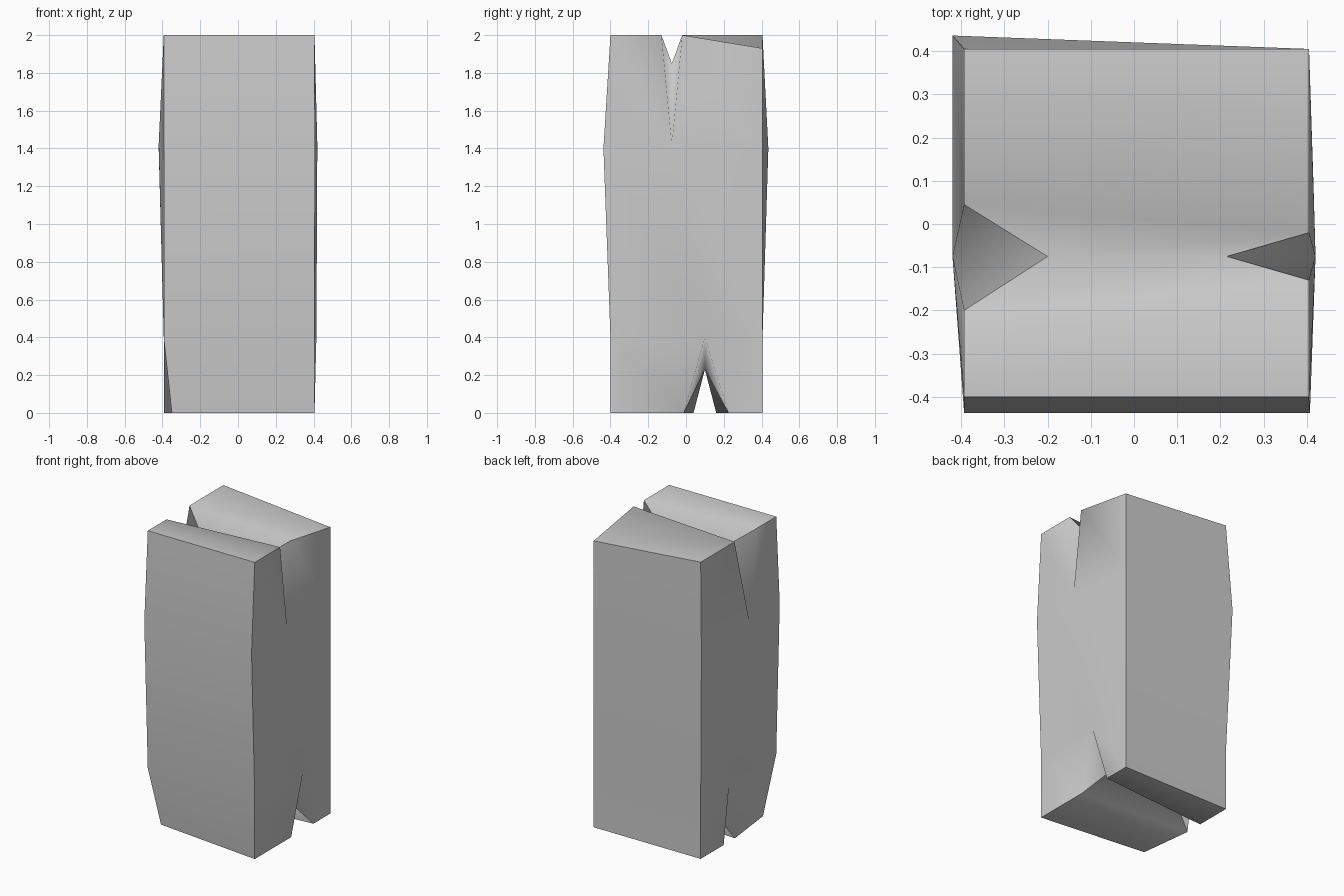
import bpy, bmesh

if "Cube" in bpy.data.objects:
    bpy.data.objects.remove(bpy.data.objects["Cube"])

bm = bmesh.new()
group = {}


def face(name, *verts):
    f = bm.faces.new(verts)
    f.smooth = True
    group[f] = name


def points(**coords):
    return {k: bm.verts.new(c) for k, c in coords.items()}


# Corner points of each side: t/m/l/b = top, middle, low, bottom; f/k = front, back
# nf/nk = notch lips, tip = outer end of the crack, in = inner end of the crack
left = points(
    tf=(-.393, -.40, 2), tnf=(-.393, -.20, 2), tnk=(-.393, .045, 2), tk=(-.393, .405, 2),
    mf=(-.393, -.437, 1.4), ttip=(-.42, -.075, 1.42), mk=(-.42, .436, 1.4),
    lf=(-.393, -.40, .4), btip=(-.393, .10, .4), lk=(-.393, .405, .4),
    bf=(-.35, -.32, 0), bnf=(-.393, .04, 0), bnk=(-.393, .16, 0), bk=(-.393, .405, 0),
    tin=(-.20, -.075, 1.85), bin=(-.20, .10, .23))
right = points(
    tf=(.405, -.40, 2), tnf=(.405, -.13, 2), tnk=(.405, -.02, 2), tk=(.405, .405, 1.93),
    mf=(.407, -.437, 1.4), ttip=(.42, -.075, 1.42), mk=(.405, .405, 1.4),
    lf=(.405, -.40, .4), btip=(.415, .10, .4), lk=(.405, .405, .4),
    bf=(.405, -.40, 0), bnf=(.405, -.012, 0), bnk=(.405, .225, 0), bk=(.405, .405, 0),
    tin=(.215, -.075, 1.85), bin=(.20, .10, .23))

# Side walls with the slanted crack walls
for name, s in (("left", left), ("right", right)):
    for keys in ("tf tnf ttip mf", "tnk tk mk ttip", "mf ttip btip lf",
                 "ttip mk lk btip", "lf btip bnf bf", "btip lk bk bnk",
                 "tnf tin ttip", "tin tnk ttip", "bnf btip bin", "bin btip bnk"):
        face(name, *(s[k] for k in keys.split()))

# Front, back, and the notched top and bottom span between the two sides
for name, keys in (("front", "tf mf lf bf"), ("back", "tk mk lk bk"),
                   ("top", "tf tnf tin tnk tk"), ("bottom", "bf bnf bin bnk bk")):
    ks = keys.split()
    for a, b in zip(ks, ks[1:]):
        face(name, left[a], left[b], right[b], right[a])

# Smooth within each side of the post, sharp where two sides meet
bmesh.ops.recalc_face_normals(bm, faces=bm.faces[:])
for e in bm.edges:
    e.smooth = len({group[f] for f in e.link_faces}) == 1

mesh = bpy.data.meshes.new("notched_post")
bm.to_mesh(mesh)
bm.free()
bpy.context.collection.objects.link(bpy.data.objects.new("notched_post", mesh))
